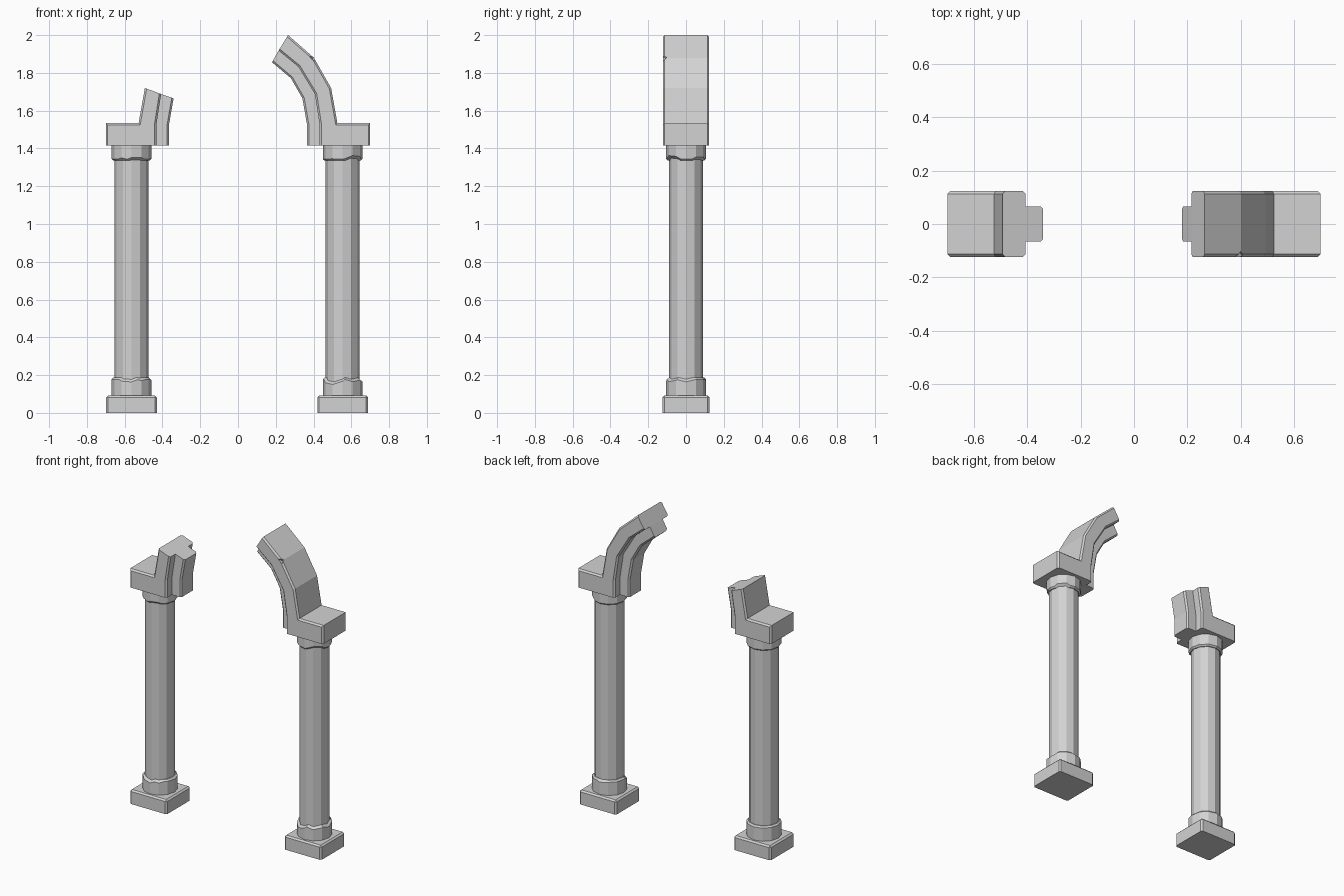
import bpy, bmesh
from math import radians, cos, sin
from mathutils import Vector, Matrix

if "Cube" in bpy.data.objects:
    bpy.data.objects.remove(bpy.data.objects["Cube"], do_unlink=True)

stone = bpy.data.materials.new("grey_stone")
stone.use_nodes = True
grey = (0.65, 0.65, 0.65, 1)
stone.diffuse_color = grey
stone.node_tree.nodes["Principled BSDF"].inputs["Base Color"].default_value = grey


def finish(bm, name):
    bmesh.ops.recalc_face_normals(bm, faces=bm.faces[:])
    mesh = bpy.data.meshes.new(name)
    bm.to_mesh(mesh)
    bm.free()
    mesh.materials.append(stone)
    ob = bpy.data.objects.new(name, mesh)
    bpy.context.collection.objects.link(ob)
    return ob


def bevel(bm, edges, width):
    bmesh.ops.bevel(bm, geom=edges, offset=width, segments=1,
                    affect='EDGES', profile=0.5, clamp_overlap=True)


def cylinder(cx, z0, z1, radius, sides=12):
    bm = bmesh.new()
    bmesh.ops.create_cone(bm, cap_ends=True, segments=sides, radius1=radius,
                          radius2=radius, depth=z1 - z0,
                          matrix=Matrix.Translation((cx, 0, (z0 + z1) / 2)))
    return bm


def plinth(name, cx):
    bm = bmesh.new()
    bmesh.ops.create_cube(bm, size=1)
    bmesh.ops.scale(bm, vec=(0.268, 0.248, 0.092), verts=bm.verts)
    bmesh.ops.translate(bm, vec=(cx, 0, 0.046), verts=bm.verts)
    # soften everything except the underside
    bevel(bm, [e for e in bm.edges if max(v.co.z for v in e.verts) > 0.05], 0.01)
    finish(bm, name)


def collar(name, cx, z0, z1, up, chips):
    """Ring with a chamfered rim on its exposed side, shaved by flat chips."""
    radius = 0.105
    bm = cylinder(cx, z0, z1, radius)
    rim = z1 if up > 0 else z0
    bevel(bm, [e for e in bm.edges
               if all(abs(v.co.z - rim) < 1e-4 for v in e.verts)], 0.009)
    for angle, drop in chips:
        out = Vector((cos(radians(angle)), sin(radians(angle)), 0))
        point = Vector((cx, 0, rim - up * drop)) + out * 0.102
        cut = bmesh.ops.bisect_plane(
            bm, geom=bm.verts[:] + bm.edges[:] + bm.faces[:], plane_co=point,
            plane_no=(out + Vector((0, 0, up * 1.1))).normalized(), clear_outer=True)
        edges = [g for g in cut["geom_cut"] if isinstance(g, bmesh.types.BMEdge)]
        if edges:
            bmesh.ops.edgeloop_fill(bm, edges=edges)
    finish(bm, name)


def prism(name, points, side, half, plain, width):
    """Extrude an x-z outline along y; chamfer outline edges not listed as plain."""
    bm = bmesh.new()
    front, back = [[bm.verts.new((side * x, y, z)) for x, z in points]
                   for y in (-half, half)]
    bm.faces.new(front)
    bm.faces.new(back[::-1])
    n = len(points)
    for i in range(n):
        j = (i + 1) % n
        bm.faces.new((front[i], back[i], back[j], front[j]))
    bmesh.ops.recalc_face_normals(bm, faces=bm.faces[:])
    picked = [bm.edges.get((ring[i], ring[(i + 1) % n]))
              for ring in (front, back) for i in range(n) if i not in plain]
    bevel(bm, picked, width)
    return finish(bm, name)


# Arch outlines, from the springing upwards
OUTER = [(0.526, 1.535), (0.493, 1.72), (0.402, 1.88), (0.265, 2.0)]
INNER = [(0.432, 1.415), (0.432, 1.528), (0.407, 1.688), (0.32, 1.832), (0.215, 1.918)]
RIB = [(0.365, 1.415), (0.365, 1.528), (0.341, 1.665), (0.28, 1.772), (0.18, 1.856)]


def arch(label, side, rings):
    outer, inner, rib = OUTER[:rings], INNER[:rings + 1], RIB[:rings + 1]
    body = [(0.70, 1.415), (0.70, 1.535)] + outer + inner[::-1]
    end = 1 + rings
    ob = prism(label + "_arch_block", body, side, 0.123, {end, len(body) - 1}, 0.01)
    # the rib hangs below the arch; only its inner edges are chamfered
    strip = inner + rib[::-1]
    plain = set(range(rings + 1)) | {len(strip) - 1}
    prism(label + "_arch_rib", strip, side, 0.066, plain, 0.01)
    return ob


def pillar(label, cx, base_chips, top_chips):
    plinth(label + "_plinth", cx)
    collar(label + "_base_collar", cx, 0.09, 0.187, 1, base_chips)
    finish(cylinder(cx, 0.15, 1.37, 0.09), label + "_shaft")
    collar(label + "_capital_collar", cx, 1.335, 1.416, -1, top_chips)


pillar("right", -0.564, [(-100, 0.022), (-60, 0.014), (10, 0.012)],
       [(-75, 0.018), (-120, 0.012), (20, 0.01)])
pillar("left", 0.554, [(-125, 0.034), (-55, 0.02), (0, 0.02), (100, 0.014)],
       [(-50, 0.026), (45, 0.02), (-130, 0.01)])

arch("right", -1, 2)
broken_arch = arch("left", 1, 4)

# Small chip in the front edge of the long arch
bm = bmesh.new()
bmesh.ops.create_cube(bm, size=0.028, matrix=Matrix.Translation((0.402, -0.122, 1.883))
                      @ Matrix.Rotation(radians(40), 4, 'Y')
                      @ Matrix.Rotation(radians(45), 4, 'Z'))
chip = finish(bm, "chip_cutter")
chip.hide_render = True
chip.hide_viewport = True
mod = broken_arch.modifiers.new("chip", 'BOOLEAN')
mod.operation = 'DIFFERENCE'
mod.solver = 'EXACT'
mod.object = chip
